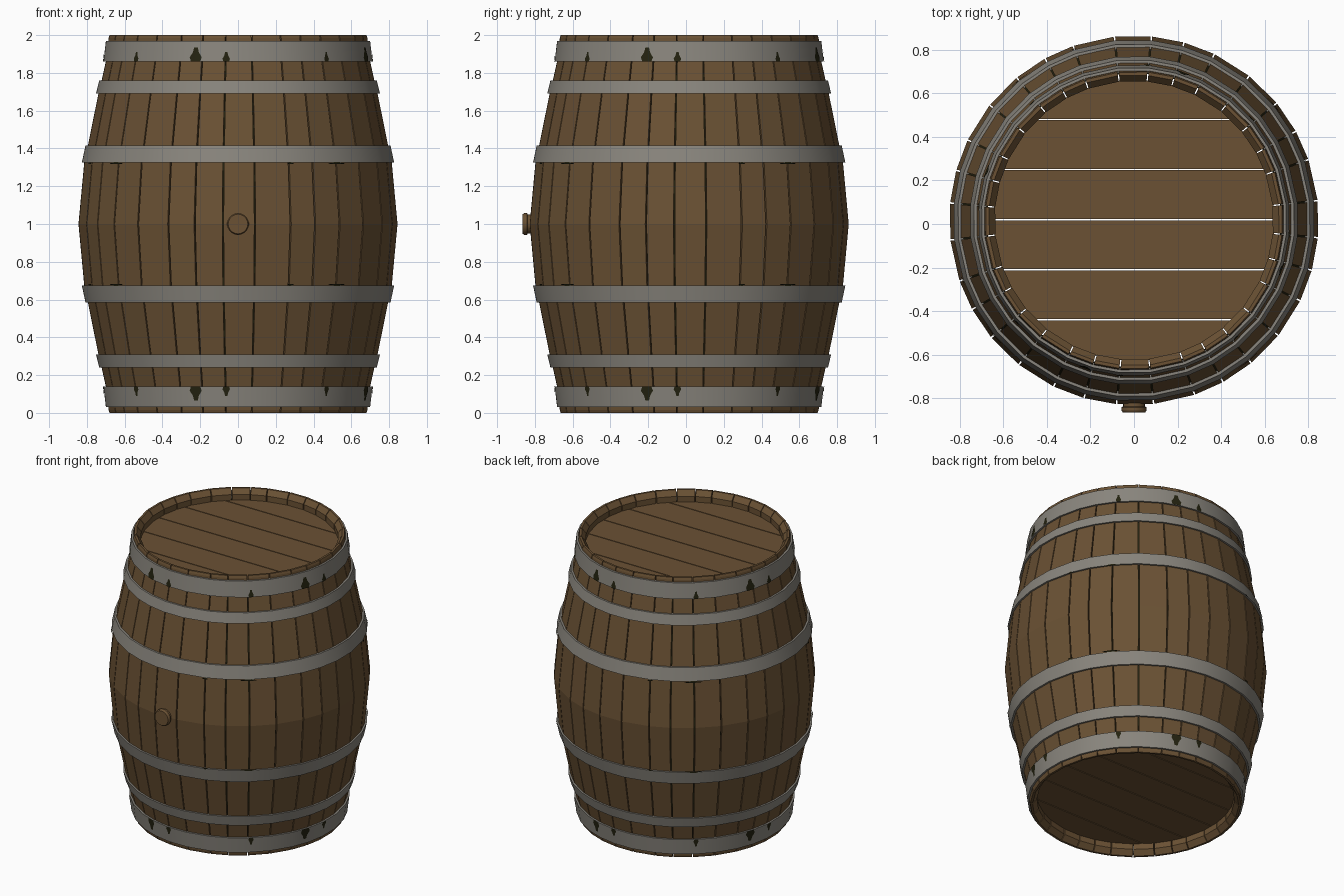
import bpy, bmesh
from math import sin, cos, radians, sqrt, pi

cube = bpy.data.objects.get("Cube")
if cube:
    bpy.data.objects.remove(cube, do_unlink=True)

CY = 0.017  # the body sits slightly back because the bung sticks out in front


def material(name, color):
    m = bpy.data.materials.new(name)
    m.use_nodes = True
    m.diffuse_color = (*color, 1)
    bsdf = m.node_tree.nodes["Principled BSDF"]
    bsdf.inputs["Base Color"].default_value = (*color, 1)
    bsdf.inputs["Roughness"].default_value = 0.8
    return m


WOOD = material("brown wood", (0.145, 0.083, 0.034))
IRON = material("grey iron", (0.25, 0.235, 0.205))
DARK = material("dark grime", (0.017, 0.016, 0.005))

# Stave seams: one quarter turn of uneven staves, repeated four times
QUARTER = [-38.6, -25.8, -15.7, -5.4, 6.1, 19.2, 28.8, 39.4]
SEAMS = [radians(a + 90 * q) for q in range(4) for a in QUARTER]
SEAMS.append(SEAMS[0] + 2 * pi)

# Outer radius of the staves by height above the middle
HALF = [(0.848, 0), (0.817, 0.33), (0.797, 0.42), (0.742, 0.69),
        (0.725, 0.76), (0.698, 0.88), (0.688, 0.985), (0.683, 1)]


def outer_radius(z):
    h = abs(z - 1)
    for (r0, h0), (r1, h1) in zip(HALF, HALF[1:]):
        if h <= h1:
            return r0 + (r1 - r0) * (h - h0) / (h1 - h0)
    return HALF[-1][0]


def polar(a, r, z):
    return (r * sin(a), CY - r * cos(a), z)


def on_chord(a, r, z, lift):
    """Point on the flat side that spans two seams."""
    while a < SEAMS[0]:
        a += 2 * pi
    while a >= SEAMS[-1]:
        a -= 2 * pi
    for a0, a1 in zip(SEAMS, SEAMS[1:]):
        if a0 <= a < a1:
            return polar(a, r * cos((a1 - a0) / 2) / cos(a - (a0 + a1) / 2) + lift, z)


def finish(name, bm, mat, smooth=False):
    bmesh.ops.recalc_face_normals(bm, faces=bm.faces[:])
    mesh = bpy.data.meshes.new(name)
    bm.to_mesh(mesh)
    bm.free()
    mesh.materials.append(mat)
    ob = bpy.data.objects.new(name, mesh)
    bpy.context.collection.objects.link(ob)
    if smooth:
        bpy.ops.object.select_all(action='DESELECT')
        ob.select_set(True)
        bpy.context.view_layer.objects.active = ob
        bpy.ops.object.shade_smooth_by_angle(angle=radians(30))
    return ob


def bridge(bm, a, b, closed=True):
    n = len(a)
    for i in range(n if closed else n - 1):
        j = (i + 1) % n
        bm.faces.new((a[i], a[j], b[j], b[i]))


def ring(name, profile, mat, closed=True, smooth=False):
    """Sweep a profile of (radius, z) round the barrel through the seams."""
    bm = bmesh.new()
    loops = [[bm.verts.new(polar(a, r, z)) for r, z in profile] for a in SEAMS[:-1]]
    for i, loop in enumerate(loops):
        bridge(bm, loop, loops[(i + 1) % len(loops)], closed)
    return finish(name, bm, mat, smooth)


# Staves: one closed section, with a chamfered inner lip at both ends
outer = [(r, 1 - h) for r, h in reversed(HALF)] + [(r, 1 + h) for r, h in HALF[1:]]
lip = [(0.668, 1), (0.64, 0.965), (0.64, 0.86), (0.745, 0.42), (0.795, 0)]
inner = [(r, 1 + h) for r, h in lip] + [(r, 1 - h) for r, h in reversed(lip[:-1])]
section = outer + inner
bm = bmesh.new()
GAP = 0.0042
for a0, a1 in zip(SEAMS, SEAMS[1:]):
    sides = [[bm.verts.new(polar(a, r, z)) for r, z in section] for a in (a0 + GAP, a1 - GAP)]
    bridge(bm, *sides)
    for side in sides:
        bm.faces.new(side)
finish("staves", bm, WOOD)

# Dark backing seen through the gaps between staves
levels = [0.08] + [z for r, z in outer if 0.1 < z < 1.9] + [1.92]
ring("seam_backing", [(outer_radius(z) - 0.02, z) for z in levels], DARK, closed=False)

# Iron hoops, mirrored top and bottom
HOOPS = {"end": (0.86, 0.97), "quarter": (0.69, 0.76), "middle": (0.325, 0.415)}
PROUD = 0.013
for name, (h0, h1) in HOOPS.items():
    for side, s in (("upper", 1), ("lower", -1)):
        z0, z1 = 1 + s * h0, 1 + s * h1
        r0, r1 = outer_radius(z0), outer_radius(z1)
        ring(f"{side}_{name}_hoop",
             [(r0 - 0.01, z0), (r0 + PROUD, z0), (r1 + PROUD, z1), (r1 - 0.01, z1)],
             IRON, smooth=True)


# Grime patches: thin tapering plates on the hoops, repeated each quarter turn
def patch(bm, angle, half, hoop, start, height, s):
    h0, h1 = HOOPS[hoop]
    ra, rb = outer_radius(1 + h0) + PROUD, outer_radius(1 + h1) + PROUD
    rows = []
    for t, w in ((0, 0.75), (0.3, 1), (0.65, 0.5), (1, 0.3)):
        h = h0 + start + height * t
        r = ra + (rb - ra) * (h - h0) / (h1 - h0)
        rows.append([bm.verts.new(on_chord(angle + k * w * half / r, r, 1 + s * h, 0.003))
                     for k in (-1, -0.5, 0, 0.5, 1)])
    for a, b in zip(rows, rows[1:]):
        bridge(bm, a, b, closed=False)


PATCHES = [(-18.3, 0.034, "end", 0, 0.075), (-5, 0.02, "end", 0, 0.05),
           (41, 0.017, "end", 0, 0.05), (39, 0.06, "middle", -0.008, 0.011),
           (19.5, 0.02, "middle", -0.008, 0.011)]
bm = bmesh.new()
for q in range(4):
    for deg, half, hoop, start, height in PATCHES:
        for s in (1, -1):
            patch(bm, radians(deg + 90 * q), half, hoop, start, height, s)
finish("hoop_grime", bm, DARK)

# Heads: round lids made of parallel planks with narrow gaps
R = 0.645
CUTS = [-R, -0.457, -0.227, 0.003, 0.233, 0.463, R]
for name, z0, z1 in (("top_head", 1.89, 1.925), ("bottom_head", 0.075, 0.11)):
    bm = bmesh.new()
    for c0, c1 in zip(CUTS, CUTS[1:]):
        y0, y1 = c0 + 0.003, c1 - 0.003
        ys = [y0 + (y1 - y0) * i / 8 for i in range(9)]
        outline = [(sqrt(R * R - y * y), y) for y in ys]
        outline += [(-x, y) for x, y in reversed(outline)]
        low, high = [[bm.verts.new((x, y + CY, z)) for x, y in outline] for z in (z0, z1)]
        bridge(bm, low, high)
        bm.faces.new(low)
        bm.faces.new(high)
    finish(name, bm, WOOD)

# Bung: short round plug at the middle of the front
bm = bmesh.new()
loops = []
for r, y in ((0.05, -0.8), (0.05, -0.838), (0.058, -0.842), (0.058, -0.856), (0.052, -0.865)):
    loops.append([bm.verts.new((r * cos(i * pi / 10), y, 1 + r * sin(i * pi / 10)))
                  for i in range(20)])
for a, b in zip(loops, loops[1:]):
    bridge(bm, a, b)
bm.faces.new(loops[0])
bm.faces.new(loops[-1])
finish("bung", bm, WOOD, smooth=True)
